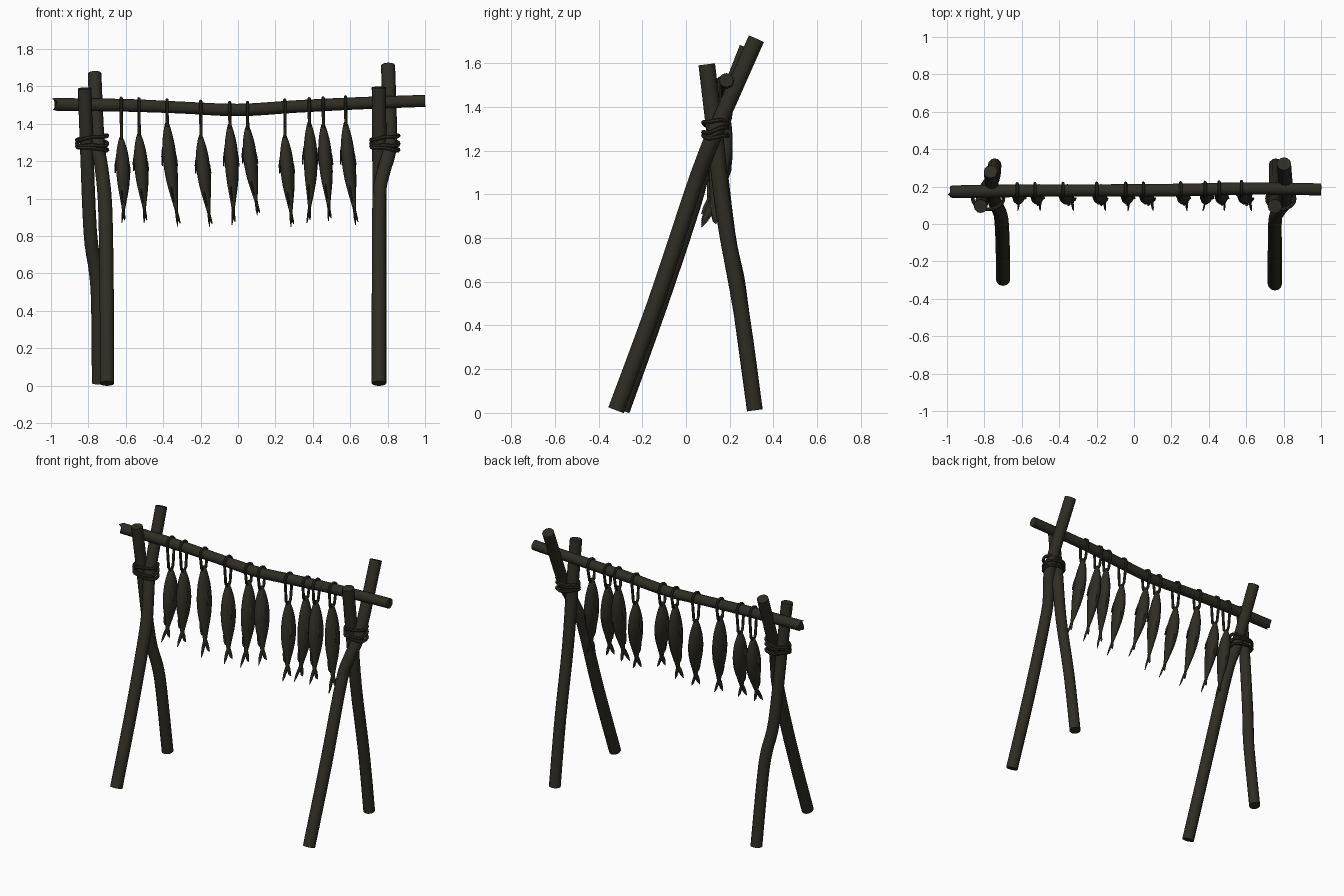
import bpy, bmesh, math, random
from mathutils import Vector

if "Cube" in bpy.data.objects:
    bpy.data.objects.remove(bpy.data.objects["Cube"])

random.seed(4)

def material(name, col):
    m = bpy.data.materials.new(name)
    m.diffuse_color = (*col, 1)
    m.use_nodes = True
    m.node_tree.nodes["Principled BSDF"].inputs["Base Color"].default_value = m.diffuse_color
    return m

WOOD = material("dark olive brown", (0.028, 0.026, 0.017))

def smooth_path(pts, sub):
    """Catmull-Rom resampling of rows of numbers (x, y, z, ru, rv)."""
    out = []
    n = len(pts)
    for i in range(n - 1):
        a, b, c, d = pts[max(i - 1, 0)], pts[i], pts[i + 1], pts[min(i + 2, n - 1)]
        for s in range(sub):
            t = s / sub
            out.append([0.5 * (2 * q + (r - p) * t + (2 * p - 5 * q + 4 * r - w) * t * t
                        + (3 * q - p - 3 * r + w) * t ** 3) for p, q, r, w in zip(a, b, c, d)])
    return out + [list(pts[-1])]

def loft(bm, rows, hint, sides=10, closed=False, ragged=0.0):
    """Sweep an ellipse along rows of (x, y, z, ru, rv)."""
    rings, n = [], len(rows)
    P = [Vector(r[:3]) for r in rows]
    for i, r in enumerate(rows):
        if closed:
            t = P[(i + 1) % n] - P[i - 1]
        else:
            t = P[min(i + 1, n - 1)] - P[max(i - 1, 0)]
        t.normalize()
        u = (hint - t * hint.dot(t)).normalized()
        v = t.cross(u)
        ring = []
        for k in range(sides):
            a = 2 * math.pi * k / sides
            p = P[i] + u * (r[3] * math.cos(a)) + v * (r[4] * math.sin(a))
            if ragged and i == 0:
                p += t * random.uniform(0, ragged)
            ring.append(bm.verts.new(p))
        rings.append(ring)
    for i in range(n if closed else n - 1):
        A, B = rings[i], rings[(i + 1) % n]
        for k in range(sides):
            j = (k + 1) % sides
            bm.faces.new((A[k], A[j], B[j], B[k]))
    if not closed:
        bm.faces.new(rings[0][::-1])
        bm.faces.new(rings[-1])

def finish(bm, name):
    bmesh.ops.recalc_face_normals(bm, faces=bm.faces[:])
    me = bpy.data.meshes.new(name)
    bm.to_mesh(me)
    bm.free()
    me.materials.append(WOOD)
    ob = bpy.data.objects.new(name, me)
    bpy.context.collection.objects.link(ob)
    bpy.ops.object.select_all(action='DESELECT')
    ob.select_set(True)
    bpy.context.view_layer.objects.active = ob
    bpy.ops.object.shade_smooth_by_angle(angle=math.radians(45))
    return ob

def pole(name, pts, r, hint, ragged=0.0):
    bm = bmesh.new()
    rows = []
    for p in pts:
        q = r * random.uniform(0.96, 1.04)
        rows.append((*p, q, q))
    loft(bm, smooth_path(rows, 4), Vector(hint), 12, ragged=ragged)
    return finish(bm, name)

# Leg poles: the short pair leans forward, the long pair leans back
pole("left_short_leg", [(-.745, .315, .012), (-.75, .255, .45), (-.762, .23, .62), (-.79, .19, .82),
                        (-.81, .133, 1.3), (-.82, .095, 1.59)], .037, (1, 0, 0))
pole("left_long_leg", [(-.70, -.295, .012), (-.702, -.12, .5), (-.71, .03, .95), (-.728, .085, 1.15),
                       (-.75, .137, 1.3), (-.767, .28, 1.67)], .037, (1, 0, 0))
pole("right_short_leg", [(.757, .315, .012), (.757, .255, .45), (.757, .175, .9), (.755, .13, 1.3),
                         (.753, .095, 1.595)], .037, (1, 0, 0))
pole("right_long_leg", [(.753, -.32, .012), (.753, -.14, .5), (.755, .025, 1.0), (.777, .075, 1.14),
                        (.812, .14, 1.3), (.802, .322, 1.712)], .037, (1, 0, 0))

# Sagging crossbar with a splintered left end
BAR = [(-1, .172, 1.504), (-.6, .178, 1.499), (-.3, .18, 1.487), (0, .18, 1.474),
       (.3, .183, 1.492), (.6, .19, 1.508), (1, .185, 1.523)]
pole("crossbar", BAR, .033, (0, 0, 1), ragged=.035)

def bar_at(x):
    for a, b in zip(BAR, BAR[1:]):
        if a[0] <= x <= b[0]:
            return Vector(a).lerp(Vector(b), (x - a[0]) / (b[0] - a[0]))

# Rope lashings around each crossing
for side, cx, w in (("left", -.78, .082), ("right", .785, .074)):
    bm = bmesh.new()
    for z, tilt, ph in ((1.325, .012, 0), (1.295, -.014, 1.5), (1.27, .01, 3.5)):
        rows = []
        for k in range(24):
            a = 2 * math.pi * k / 24
            rows.append((cx + w * math.cos(a), .135 + .056 * math.sin(a),
                         z + tilt * math.cos(a + ph) + .004 * math.sin(3 * a), .01, .01))
        loft(bm, rows, Vector((0, 0, 1)), 7, closed=True)
    finish(bm, side + "_lashing")

# Body outline of a fish: position along length, half depth, half thickness
BODY = [(0, .008, .008), (.06, .022, .018), (.2, .042, .032), (.38, .053, .036),
        (.55, .046, .031), (.7, .028, .02), (.82, .014, .01), (.86, .013, .008)]

def fish(i, x, head, dx, zt):
    b = bar_at(x)
    length = head - zt

    def at(t):  # spine: drifts forward and curls sideways towards the tail
        return Vector((x + .01 * math.sin(3 * t) + dx * t ** 2.2,
                       .178 - .03 * t - .045 * t * t, head - length * t))
    hint = Vector((.25, 1, 0)).normalized()
    bm = bmesh.new()
    rows = [(*at(t), d, w) for t, d, w in BODY]
    loft(bm, smooth_path(rows, 3), hint, 12)
    # forked tail
    for s, e in ((-1, 1.0), (1, .97)):
        rows = []
        for t, off, d in ((.82, .002, .011), (.88, .012, .014), (.94, .023, .011), (e, .033, .002)):
            rows.append((*(at(t) + hint * (s * off)), d, .005 if d > .005 else .002))
        loft(bm, rows, hint, 6)
    # back and belly fins
    for s, t0 in ((1, .36), (-1, .56)):
        rows = []
        for t, off, d in ((t0, .036, .006), (t0 + .1, .04, .016), (t0 + .18, .036, .012),
                          (t0 + .21, .036, .002)):
            rows.append((*(at(t) + hint * (s * (off - .012 * (s < 0)))), d, .004))
        loft(bm, rows, hint, 6)
    # side fins
    side = Vector((1, -.25, 0)).normalized()
    for s in (-1, 1):
        rows = [(*(at(t) + side * (s * off) - hint * .012), d, .004)
                for t, off, d in ((.24, .03, .005), (.33, .038, .012), (.42, .041, .003))]
        loft(bm, rows, hint, 6)
    finish(bm, "fish_%d" % i)

    # hanging cord looped over the crossbar
    bm = bmesh.new()
    c = .038
    rows = []
    for k in range(11):
        a = math.pi * k / 10
        rows.append((b.x, b.y + c * math.cos(a), b.z + c * math.sin(a), .009, .009))
    tip = at(.06)
    for s, f in ((-1, .45), (-1, .8), (0, 1), (1, .8), (1, .45)):
        p = b.lerp(tip, f)
        rows.append((p.x, p.y + s * (c - .018 * f), p.z, .009, .009))
    loft(bm, rows, Vector((1, 0, 0)), 7, closed=True)
    finish(bm, "cord_%d" % i)

# x, head height, sideways curl of the tail, tail height
FISH = [(-.625, 1.33, .01, .87), (-.53, 1.35, .035, .87), (-.38, 1.41, .065, .85),
        (-.2, 1.34, .055, .85), (-.045, 1.40, .02, .86), (.05, 1.39, .06, .91),
        (.25, 1.34, .04, .85), (.38, 1.41, -.005, .87), (.455, 1.40, .035, .88),
        (.575, 1.41, .06, .86)]
for i, f in enumerate(FISH, 1):
    fish(i, *f)
